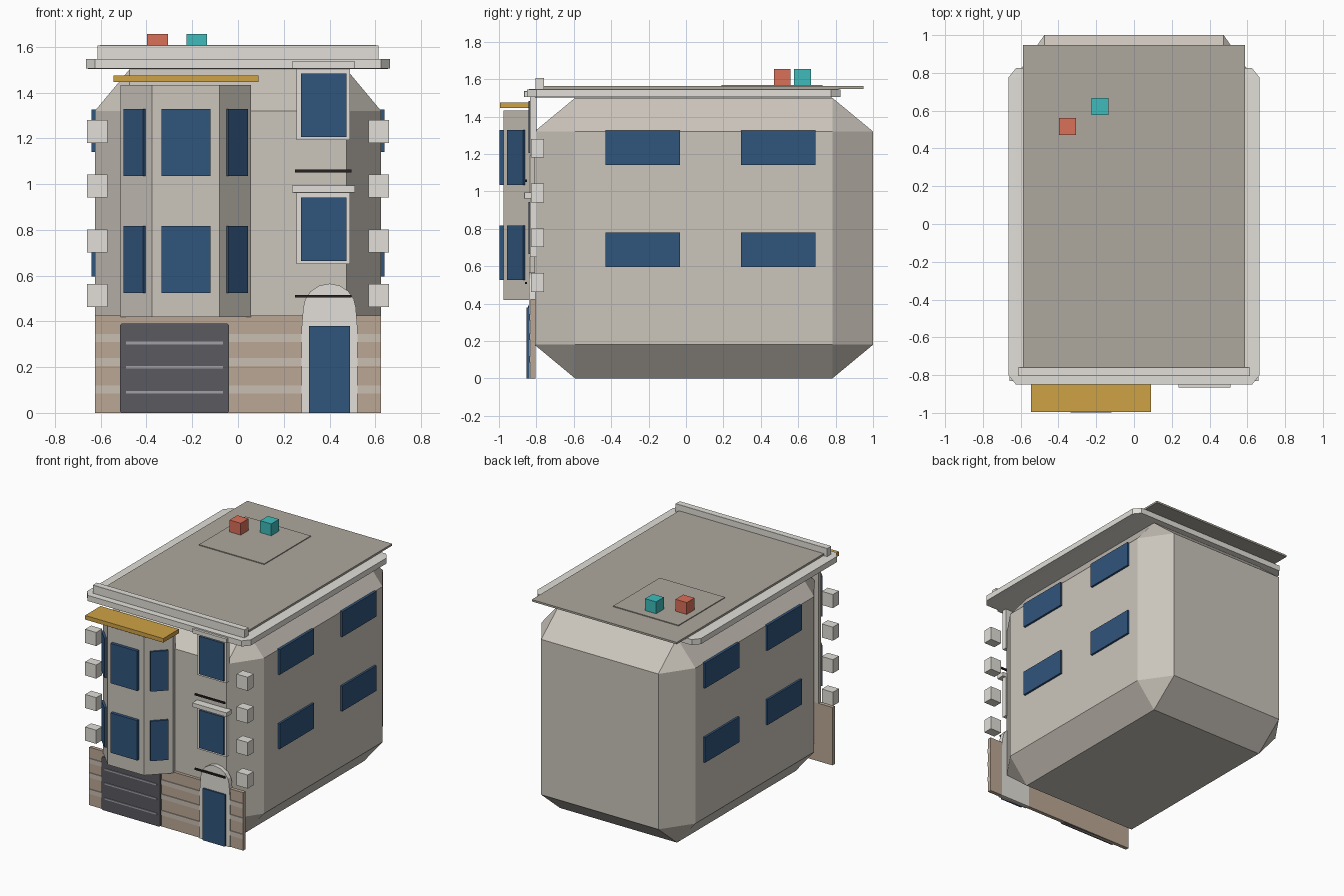
import bpy, bmesh, math
from mathutils import Matrix

if "Cube" in bpy.data.objects:
    bpy.data.objects.remove(bpy.data.objects["Cube"])


def mat(name, rgb):
    m = bpy.data.materials.new(name)
    m.diffuse_color = (*rgb, 1)
    m.use_nodes = True
    m.node_tree.nodes["Principled BSDF"].inputs["Base Color"].default_value = m.diffuse_color
    return m


WALL = mat("wall", (0.60, 0.56, 0.50))
TRIM = mat("trim", (0.76, 0.74, 0.69))
ROOF = mat("roof", (0.42, 0.39, 0.34))
BRICK = mat("brick", (0.50, 0.39, 0.30))
BAND = mat("band", (0.58, 0.51, 0.44))
GLASS = mat("glass", (0.03, 0.09, 0.20))
DARK = mat("dark_metal", (0.10, 0.10, 0.115))
BLACK = mat("black", (0.02, 0.015, 0.015))
SLAT = mat("slat", (0.35, 0.35, 0.38))
GOLD = mat("gold", (0.62, 0.36, 0.06))
RED = mat("red", (0.70, 0.16, 0.10))
TEAL = mat("teal", (0.05, 0.50, 0.50))


def finish(name, bm, material):
    bmesh.ops.recalc_face_normals(bm, faces=bm.faces)
    me = bpy.data.meshes.new(name)
    bm.to_mesh(me)
    bm.free()
    me.materials.append(material)
    ob = bpy.data.objects.new(name, me)
    bpy.context.collection.objects.link(ob)
    return ob


def box(name, x, y, z, material, bevel=0, rot=0):
    """Box from (min, max) ranges; bevel is a fraction of each dimension."""
    bm = bmesh.new()
    bmesh.ops.create_cube(bm, size=1)
    if bevel:
        bmesh.ops.bevel(bm, geom=bm.edges[:], offset=bevel, segments=1, affect='EDGES')
    bmesh.ops.scale(bm, vec=(x[1] - x[0], y[1] - y[0], z[1] - z[0]), verts=bm.verts)
    bmesh.ops.rotate(bm, cent=(0, 0, 0), matrix=Matrix.Rotation(rot, 3, 'Z'), verts=bm.verts)
    ob = finish(name, bm, material)
    ob.location = (sum(x) / 2, sum(y) / 2, sum(z) / 2)
    return ob


def extrude(name, pts, vec, material):
    """Closed outline swept along vec."""
    bm = bmesh.new()
    f = bm.faces.new([bm.verts.new(p) for p in pts])
    r = bmesh.ops.extrude_face_region(bm, geom=[f])
    bmesh.ops.translate(bm, vec=vec, verts=[v for v in r["geom"] if isinstance(v, bmesh.types.BMVert)])
    return finish(name, bm, material)


# main chamfered body
box("house_body", (-0.625, 0.625), (-0.81, 1.0), (0, 1.5), WALL, 0.12)

# ground floor facing with lighter courses
box("base_facing", (-0.625, 0.625), (-0.832, -0.805), (0, 0.425), BRICK)
for z in (0.085, 0.205, 0.31):
    for x in ((-0.625, -0.51), (-0.04, 0.28), (0.52, 0.625)):
        box("base_course", x, (-0.837, -0.806), (z, z + 0.035), BAND)

# garage door
box("garage_door", (-0.515, -0.04), (-0.845, -0.81), (0, 0.39), DARK, 0.015)
for z in (0.09, 0.2, 0.305):
    box("garage_slat", (-0.49, -0.065), (-0.85, -0.84), (z - 0.006, z + 0.006), SLAT)

# arched entrance
arch = [(0.277, -0.84, 0), (0.523, -0.84, 0), (0.523, -0.84, 0.36), (0.515, -0.84, 0.46)]
arch += [(0.4 + 0.115 * math.cos(a), -0.84, 0.455 + 0.11 * math.sin(a))
         for a in (math.pi * i / 8 for i in range(1, 8))]
arch += [(0.285, -0.84, 0.46), (0.277, -0.84, 0.36)]
extrude("door_surround", arch, (0, 0.035, 0), TRIM)
box("front_door", (0.31, 0.49), (-0.852, -0.835), (0, 0.38), GLASS)

# bay with canted sides
bay = [(-0.513, -0.805), (-0.513, -0.835), (-0.375, -0.975), (-0.08, -0.975), (0.057, -0.835), (0.057, -0.805)]
extrude("bay", [(x, y, 0.418) for x, y in bay], (0, 0, 1.015), WALL)
for z in (0.525, 1.035):
    zr = (z, z + 0.292)
    box("bay_front_window", (-0.335, -0.12), (-0.998, -0.965), zr, GLASS)
    for s in (-1, 1):
        cx, cy = -0.228 + s * 0.221, -0.905
        box("bay_side_window", (cx - 0.06, cx + 0.06), (cy - 0.012, cy + 0.012), zr, GLASS,
            rot=s * math.radians(45))
box("bay_canopy", (-0.545, 0.09), (-0.995, -0.815), (1.445, 1.475), GOLD)

# framed windows above the entrance with hoods and dark rails
for z in (0.65, 1.192):
    box("window_frame", (0.255, 0.49), (-0.835, -0.8), (z, z + 0.312), TRIM)
    box("window_glass", (0.275, 0.474), (-0.843, -0.82), (z + 0.014, z + 0.292), GLASS)
    box("window_hood", (0.235, 0.512), (-0.866, -0.805), (z + 0.312, z + 0.344), TRIM, 0.03)
for z in (0.51, 1.057):
    box("window_rail", (0.25, 0.495), (-0.862, -0.85), (z - 0.006, z + 0.006), BLACK)

# mirrored corner stones and side windows
for s in (-1, 1):
    for i in range(4):
        z = 0.463 + 0.239 * i
        box("corner_stone", (s * 0.615 - 0.045, s * 0.615 + 0.045), (-0.83, -0.76), (z, z + 0.1), TRIM)
    for y in (-0.43, 0.295):
        for z in (0.595, 1.14):
            box("side_window", (s * 0.625 - 0.015, s * 0.625 + 0.015), (y, y + 0.397), (z, z + 0.185), GLASS)

# cornice, parapet and roof deck
box("cornice", (-0.665, 0.665), (-0.85, 0.825), (1.503, 1.547), TRIM, 0.03)
box("parapet", (-0.615, 0.615), (-0.805, -0.758), (1.545, 1.607), TRIM, 0.015)
box("roof_deck", (-0.588, 0.588), (-0.78, 0.948), (1.548, 1.562), ROOF)
box("roof_hatch", (-0.45, 0.08), (0.19, 0.73), (1.555, 1.568), ROOF)

# roof boxes
box("roof_box_red", (-0.398, -0.307), (0.47, 0.56), (1.565, 1.655), RED)
box("roof_box_teal", (-0.225, -0.135), (0.578, 0.668), (1.565, 1.655), TEAL)
